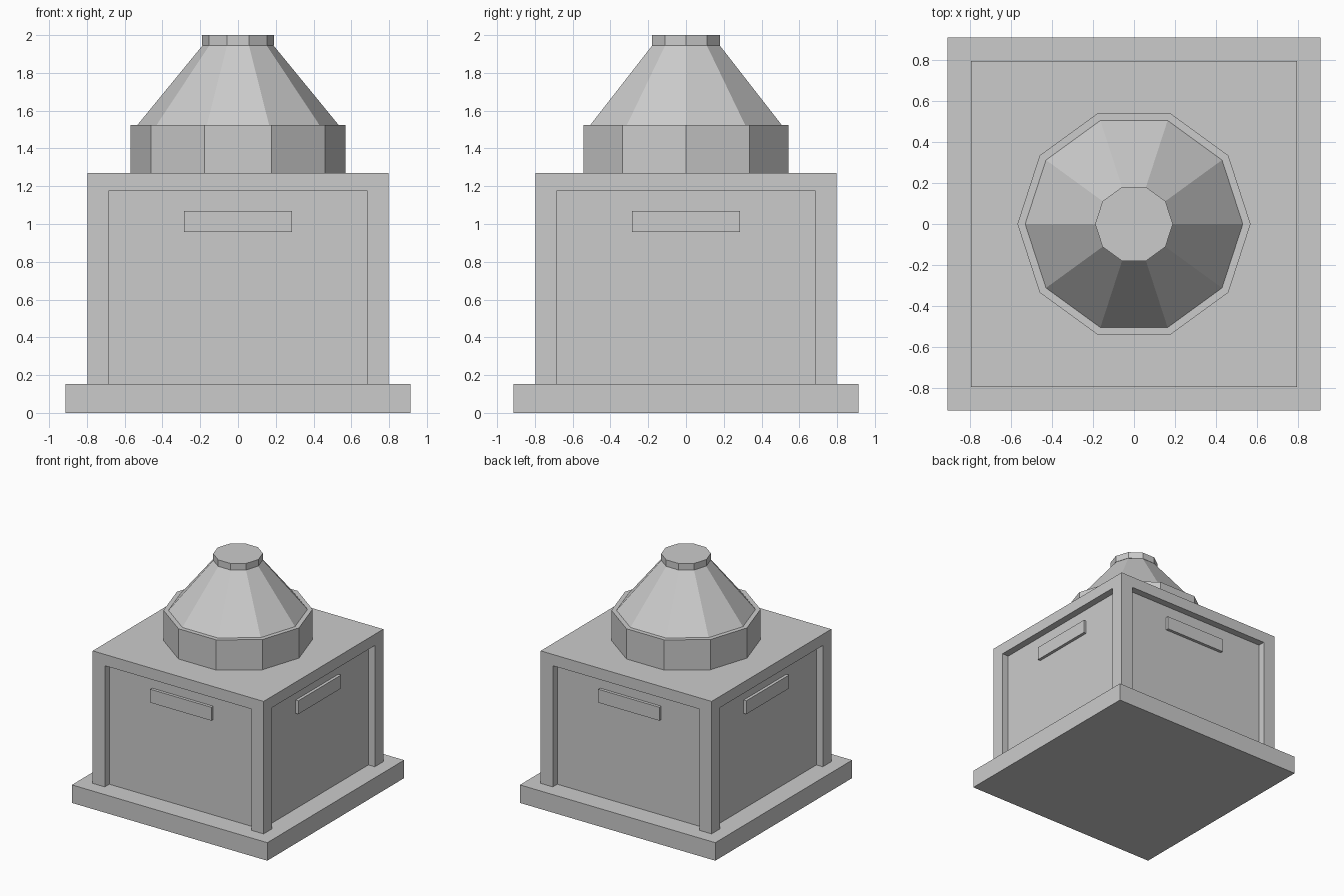
import bpy
from math import pi

if "Cube" in bpy.data.objects:
    bpy.data.objects.remove(bpy.data.objects["Cube"])


def box(name, x, y, z0, z1, location=(0, 0), turn=0):
    """Box with half-widths x, y, spanning heights z0 to z1."""
    bpy.ops.mesh.primitive_cube_add(
        size=2, location=(*location, (z0 + z1) / 2), rotation=(0, 0, turn))
    obj = bpy.context.object
    obj.name = name
    obj.scale = (x, y, (z1 - z0) / 2)
    bpy.ops.object.transform_apply(location=False, rotation=False, scale=True)
    return obj


def decagon(name, r0, r1, z0, z1):
    """Ten-sided tapered drum with a corner on the x axis."""
    bpy.ops.mesh.primitive_cone_add(
        vertices=10, radius1=r0, radius2=r1, depth=z1 - z0,
        location=(0, 0, (z0 + z1) / 2), rotation=(0, 0, pi / 2))
    obj = bpy.context.object
    obj.name = name
    # Primitive starts on +y, so a quarter turn puts a corner on x
    bpy.ops.object.transform_apply(location=False, rotation=True, scale=False)
    return obj


# Plinth and main body
box("base_slab", 0.912, 0.912, 0, 0.152)
body = box("body", 0.798, 0.798, 0.152, 1.27)

# Recessed panels with a raised plaque, one on each side
for i, (dx, dy) in enumerate([(0, -1), (1, 0), (0, 1), (-1, 0)]):
    turn = i * pi / 2
    cutter = box(f"panel_cutter_{i}", 0.685, 0.1, 0.05, 1.175,
                 (dx * 0.838, dy * 0.838), turn)
    cutter.hide_render = True
    cutter.hide_viewport = False
    cutter.display_type = 'WIRE'
    cut = body.modifiers.new(f"recess_{i}", 'BOOLEAN')
    cut.operation = 'DIFFERENCE'
    cut.solver = 'EXACT'
    cut.object = cutter
    box(f"plaque_{i}", 0.285, 0.02, 0.957, 1.07,
        (dx * 0.743, dy * 0.743), turn)

# Ten-sided collar, sloping roof and cap
decagon("collar", 0.57, 0.57, 1.27, 1.525)
decagon("roof", 0.532, 0.188, 1.525, 1.945)
decagon("cap", 0.19, 0.19, 1.945, 2.0)
